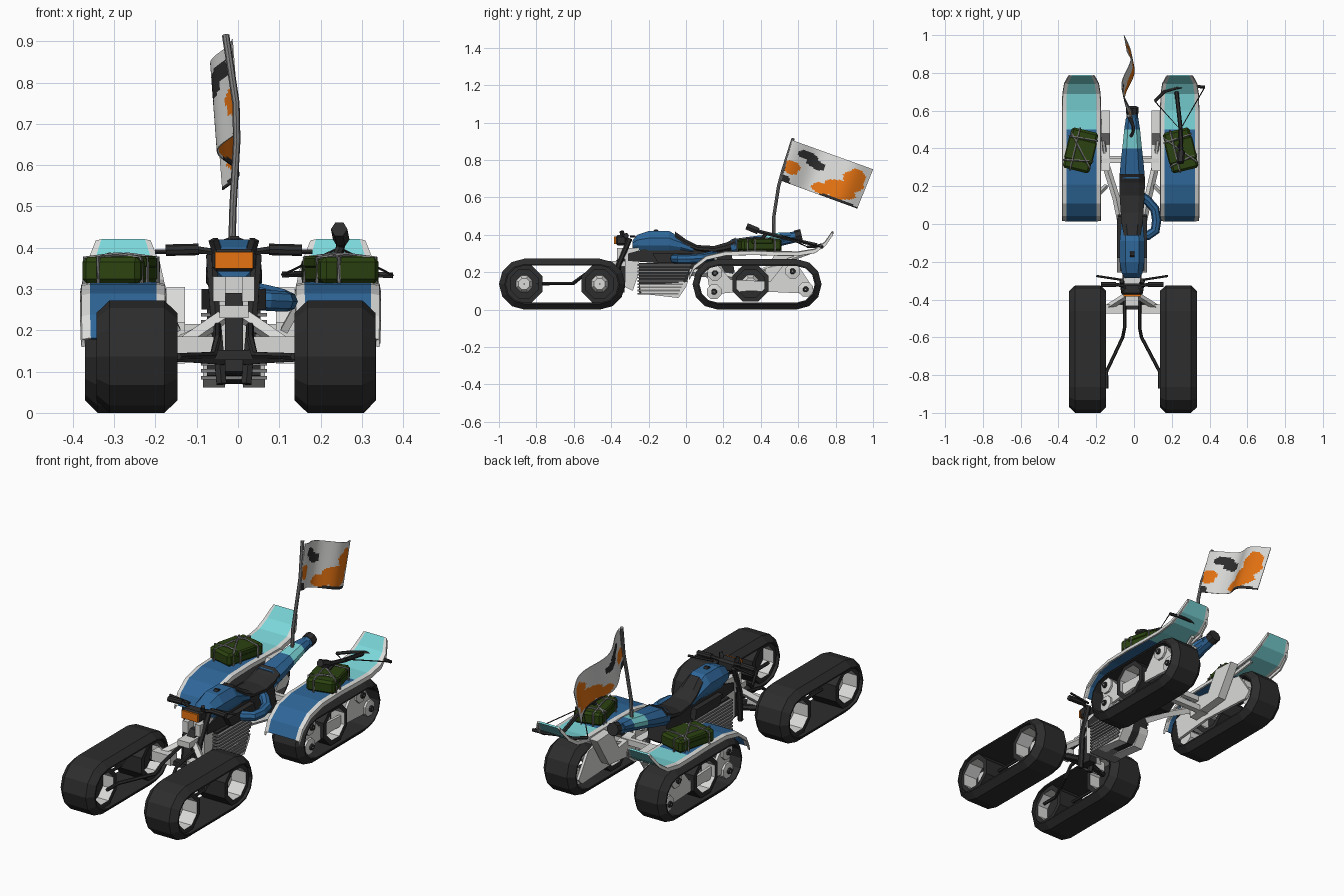
import bpy, bmesh, math
from mathutils import Matrix, Vector

if "Cube" in bpy.data.objects:
    bpy.data.objects.remove(bpy.data.objects["Cube"])

COL = {"dark rubber": (.026, .026, .027), "off white": (.70, .70, .69), "blue": (.028, .135, .32),
       "pale cyan": (.20, .68, .70), "dark green": (.024, .055, .005), "orange": (.78, .17, .006),
       "grey": (.20, .20, .20)}
MATS = {}
for n, c in COL.items():
    MATS[n] = bpy.data.materials.new(n)
    MATS[n].diffuse_color = (*c, 1)
D, W, B, C, G, O, S = COL.keys()


def make(name, verts, faces, mats, rule=None, solid=0):
    """Mesh object; mats is one name or a list, rule maps a face index to a slot."""
    me = bpy.data.meshes.new(name)
    me.from_pydata([tuple(v) for v in verts], [], faces)
    for m in ([mats] if isinstance(mats, str) else mats):
        me.materials.append(MATS[m])
    if rule:
        for p in me.polygons:
            p.material_index = rule(p)
    bm = bmesh.new()
    bm.from_mesh(me)
    bmesh.ops.recalc_face_normals(bm, faces=bm.faces)
    bm.to_mesh(me)
    bm.free()
    ob = bpy.data.objects.new(name, me)
    bpy.context.collection.objects.link(ob)
    if solid:
        md = ob.modifiers.new("thickness", 'SOLIDIFY')
        md.thickness, md.offset = solid, 0
    return ob


def loft(name, rings, mats, rule=None, closed=False, cap=True):
    n, m = len(rings[0]), len(rings)
    f = [(i * n + j, i * n + (j + 1) % n, (i + 1) % m * n + (j + 1) % n, (i + 1) % m * n + j)
         for i in range(m if closed else m - 1) for j in range(n)]
    if cap and not closed:
        f += [tuple(range(n)), tuple(range((m - 1) * n, m * n))]
    return make(name, [v for r in rings for v in r], f, mats, rule)


def box(name, c, size, mat, rot=0, bevel=0):
    x, y, z = [s / 2 for s in size]
    R = Matrix.Rotation(rot, 3, 'Z')
    rings = [[R @ Vector((a * x, b * y, k * z)) + Vector(c)
              for a, b in ((-1, -1), (1, -1), (1, 1), (-1, 1))] for k in (-1, 1)]
    ob = loft(name, rings, mat)
    if bevel:
        md = ob.modifiers.new("chamfer", 'BEVEL')
        md.width, md.segments = bevel, 1
    return ob


def prism(name, prof, x0, x1, mat):
    return loft(name, [[(x, y, z) for y, z in prof] for x in (x0, x1)], mat)


def hull(name, secs, mats, rule=None):
    """Chamfered body along y from (y, half width, z low, z high)."""
    rings = []
    for y, w, a, b in secs:
        h = b - a
        rings.append([(CX + x, y, z) for x, z in ((-w * .7, a), (w * .7, a), (w, a + h * .3), (w, a + h * .65),
                      (w * .55, b), (-w * .55, b), (-w, a + h * .65), (-w, a + h * .3))])
    return loft(name, rings, mats, rule)


def tube(name, pts, r, mat, n=6):
    pts = [Vector(p) for p in pts]
    rings = []
    for i, p in enumerate(pts):
        t = (pts[min(i + 1, len(pts) - 1)] - pts[max(i - 1, 0)]).normalized()
        u = t.cross(Vector((0, 0, 1)) if abs(t.z) < .9 else Vector((1, 0, 0))).normalized()
        v = t.cross(u)
        rings.append([p + r * (u * math.cos(a) + v * math.sin(a))
                      for a in (2 * math.pi * k / n for k in range(n))])
    return loft(name, rings, mat)


def lathe(name, prof, c, side, n=8):
    """Spin (radius, outward offset, material) points about the x axis."""
    rings = [[(c[0] + side * t, c[1] + r * math.cos(a), c[2] + r * math.sin(a))
              for a in ((k + .5) * 2 * math.pi / n for k in range(n))] for r, t, _ in prof]
    return loft(name, rings, [D, W], lambda p: (prof[min(p.index // n, len(prof) - 1)][2]))


def wheel(name, c, r, w, side):
    q = r * .76
    lathe(name, [(.004, .03, 1), (r * .3, .03, 1), (r * .45, 0, 0), (q, 0, 1), (q, w, 0), (r, w, 0),
                 (r, -w, 0), (q, -w, 1), (q, -.02, 0), (.004, -.02, 0)], c, side)


def belt(name, x, y0, y1, r, w):
    sec = [(-w, .03), (-.68 * w, 0), (.68 * w, 0), (w, .03), (w, .037), (-w, .037)]
    rings = []
    for yc, start in ((y1 - r, -90), (y0 + r, 90)):
        for k in range(7):
            a = math.radians(start + k * 30)
            rings.append([(x + o, yc + (r - d) * math.cos(a), r + (r - d) * math.sin(a)) for o, d in sec])
    loft(name, rings, D, closed=True)


CX = -.01
for s, tag in ((-1, "left"), (1, "right")):
    # front track unit
    fx = -.005 + s * .24
    belt(tag + "_front_track", fx, -1, -.325, .136, .098)
    for i, y in enumerate((-.865, -.462)):
        wheel(f"{tag}_front_wheel_{i}", (fx, y, .137), .106, .082, s)
    tube(tag + "_front_track_bar", [(fx - s * .1, -.87, .137), (fx - s * .1, -.78, .137), (CX + s * .05, -.6, .14),
         (CX + s * .04, -.55, .18), (CX + s * .04, -.36, .22)], .009, D)
    tube(tag + "_track_inner_bar", [(fx, -.80, .14), (fx, -.61, .14), (fx, -.54, .19)], .008, D)
    # front suspension
    tube(tag + "_lower_arm", [(CX + s * .02, -.40, .13), (CX + s * .09, -.43, .135), (fx - s * .06, -.46, .14)], .016, D)
    tube(tag + "_upper_arm", [(CX + s * .03, -.38, .23), (CX + s * .14, -.45, .155)], .018, W, 4)
    box(tag + "_hub_carrier", (CX + s * .10, -.45, .16), (.11, .05, .05), W)
    tube(tag + "_fork_leg", [(CX + s * .055, -.30, .38), (CX + s * .045, -.36, .24), (CX + s * .03, -.39, .07)], .014, D)
    box(tag + "_fork_cover", (CX + s * .035, -.345, .30), (.03, .05, .06), W)
    # rear track unit
    rx = -.018 + s * .26
    belt(tag + "_rear_track", rx, .035, .725, .135, .092)
    wheel(tag + "_rear_wheel", (rx, .345, .14), .105, .078, s)
    for i, (y, z) in enumerate(((.155, .195), (.15, .095), (.57, .205), (.64, .108))):
        lathe(f"{tag}_roller_{i}", [(.003, .085, 0), (.014, .085, 0), (.016, .075, 1), (.042, .07, 1),
              (.042, -.07, 1), (.003, -.07, 1)], (rx, y, z), s)
    for i, o in enumerate((-.1, .045)):
        x = rx + s * o
        prism(f"{tag}_roller_frame_{i}", [(.11, .20), (.13, .08), (.34, .10), (.65, .085), (.68, .115), (.60, .235),
              (.53, .25), (.45, .15), (.24, .16), (.18, .225)], x, x + s * .014, W)
    prism(tag + "_rear_bracket", [(.28, .12), (.50, .14), (.60, .30), (.48, .305), (.42, .2), (.28, .22)],
          rx - s * .15, rx - s * .105, W)
    tube(tag + "_swing_arm", [(CX + s * .06, .02, .20), (CX + s * .085, .14, .19), (rx - s * .12, .34, .16)], .02, W, 4)
    tube(tag + "_fender_strut", [(rx - s * .07, .66, .305), (rx - s * .11, .48, .24), (rx - s * .13, .33, .18)], .011, W)
    tube(tag + "_fender_front_strut", [(rx - s * .08, .15, .29), (rx - s * .13, .20, .20)], .013, W, 4)
    # fender with white edging, blue front and cyan tail
    prof = [(.018, .18, .098), (.045, .235, .1), (.11, .285, .1), (.21, .308, .1), (.36, .312, .1), (.5, .308, .1),
            (.6, .307, .1), (.69, .322, .097), (.745, .36, .088), (.785, .418, .066)]
    cols = ((-1, -.02), (-.98, -.003), (-.8, 0), (.8, 0), (.98, -.003), (1, -.02))
    vs = [(rx + a * w, y, z + d) for y, z, w in prof for a, d in cols]
    fs = [(i * 6 + j, i * 6 + j + 1, i * 6 + j + 7, i * 6 + j + 6) for i in range(len(prof) - 1) for j in range(5)]
    make(tag + "_fender", vs, fs, [W, B, C], lambda p: 0 if p.index % 5 != 2 else (1 if p.center.y < .5 else 2), .009)
    # cargo bag with straps
    rot, bc = s * .24, Vector((rx + s * .005, .39, .345))
    box(tag + "_bag", bc, (.145, .22, .066), G, rot, .012)
    box(tag + "_bag_flap", bc + Vector((0, 0, .02)), (.152, .12, .03), G, rot, .006)
    R = Matrix.Rotation(rot, 3, 'Z')
    for i, (a, b) in enumerate((((-.075, -.07), (.075, -.04)), ((-.075, .06), (.075, .07)), ((-.07, .08), (.07, -.08)),
                                ((-.03, -.113), (-.03, .113)))):
        P = [R @ Vector((*q, z)) + bc for q, z in ((a, -.033), (a, .03))]
        P += [R @ Vector(((a[0] + b[0]) / 2, (a[1] + b[1]) / 2, .039)) + bc]
        P += [R @ Vector((*b, z)) + bc for z in (.03, -.033)]
        tube(f"{tag}_strap_{i}", P, .005, S, 5)
    # handlebar grips and engine sides
    tube(tag + "_handlebar", [(CX + s * .02, -.33, .385), (CX + s * .09, -.32, .396)], .009, D)
    tube(tag + "_grip", [(CX + s * .085, -.32, .396), (CX + s * .165, -.32, .394)], .014, D, 8)
    tube(tag + "_lever", [(CX + s * .06, -.295, .39), (CX + s * .19, -.275, .39)], .006, D)
    tube(tag + "_bar_riser", [(CX + s * .035, -.33, .37), (CX + s * .05, -.345, .42)], .012, D, 4)
    prism(tag + "_sump_cover", [(-.25, .13), (-.24, .085), (-.04, .062), (0, .12), (.01, .15)],
          CX + s * .022, CX + s * .075, W)

# engine core with stacked cooling fins
prism("engine_core", [(-.25, .25), (-.25, .09), (-.05, .07), (0, .12), (.03, .25)], CX - .065, CX + .065, D)
for k in range(10):
    z = .085 + k * .017
    y1 = -.04 + (z - .085) * .45
    box(f"engine_fin_{k}", (CX, (-.258 + y1) / 2, z), (.16, y1 + .258, .009), S)
# frame, cover and steering head
prism("main_frame", [(-.31, .30), (-.31, .26), (-.1, .245), (.06, .2), (.2, .16), (.26, .2), (.24, .32), (-.2, .33)],
      CX - .05, CX + .05, D)
prism("side_cover", [(-.18, .3), (-.15, .25), (.05, .25), (.04, .3)], CX - .078, CX + .078, D)
prism("neck_frame", [(-.325, .33), (-.325, .12), (-.285, .10), (-.25, .2), (-.25, .33)], CX - .045, CX + .045, W)
prism("front_shock_block", [(-.4, .23), (-.42, .1), (-.33, .09), (-.31, .29), (-.35, .29)], CX - .022, CX + .022, D)
box("front_nose", (CX, -.375, .245), (.07, .12, .03), W)
box("axle_beam", (CX, -.44, .14), (.26, .025, .025), D)
box("rear_cross_bar", (-.018, .335, .20), (.30, .025, .03), W)
box("rear_axle", (-.018, .345, .14), (.46, .03, .03), W)
box("headlight_shell", (CX, -.345, .37), (.105, .06, .055), D, 0, .01)
box("headlight_lens", (CX, -.379, .37), (.092, .01, .04), O)
# tank, seat and tail
hull("fuel_tank", [(-.285, .04, .33, .37), (-.26, .055, .32, .40), (-.20, .066, .31, .42), (-.09, .066, .31, .42),
                   (-.03, .06, .31, .385), (.04, .055, .30, .345)], B)
lathe("tank_cap", [(.003, .012, 0), (.015, .012, 0), (.015, -.01, 0), (.003, -.01, 0)], (CX, -.16, .415), 1)
hull("seat", [(-.06, .045, .36, .418), (0, .055, .33, .375), (.06, .06, .31, .345), (.15, .066, .30, .34),
              (.22, .068, .31, .36), (.265, .066, .32, .385)], D)
hull("tail_fairing", [(.24, .068, .29, .375), (.33, .06, .31, .388), (.40, .052, .33, .397), (.50, .042, .355, .412),
                      (.56, .033, .37, .412)], [B, C],
     lambda p: 1 if p.center.y > .42 and p.center.z > .37 and p.center.y < .52 else 0)
tube("silencer", [(CX, .42, .35), (CX, .58, .388), (CX, .61, .395)], .03, B, 8)
tube("silencer_tip", [(CX, .585, .39), (CX, .618, .398)], .033, D, 8)
tube("exhaust_pipe", [(.02, -.06, .275), (.075, -.06, .272), (.112, -.035, .27), (.12, .02, .27), (.11, .08, .275),
                      (.07, .125, .285), (.02, .16, .295)], .025, B, 8)
# flag pole
tube("flag_pole", [(-.015, .468, .40), (-.012, .47, .5), (-.003, .495, .66), (-.005, .52, .75), (-.03, .573, .915)],
     .009, S, 8)
# waving camouflage flag: patches picked by ellipses in flag space
NU, NV = 48, 32
pos = []
for i in range(NU + 1):
    for j in range(NV + 1):
        u, v = i / NU, j / NV
        top, bot = Vector((0, .57 + .43 * u, .905 - .155 * u)), Vector((0, .505 + .41 * u, .69 - .15 * u))
        p = top.lerp(bot, v)
        p.x = -.04 + .026 * math.cos(2 * math.pi * u / .75) + .016 * v
        pos.append(p)
fs = [(i * (NV + 1) + j, i * (NV + 1) + j + 1, (i + 1) * (NV + 1) + j + 1, (i + 1) * (NV + 1) + j)
      for i in range(NU) for j in range(NV)]
PATCH = [(.22, .22, .13, .1, 2), (.36, .36, .12, .1, 2), (.03, .97, .09, .14, 2), (.75, .99, .25, .06, 2),
         (.07, .62, .12, .16, 1), (.84, .42, .13, .3, 1), (.72, .72, .2, .22, 1), (.52, .84, .14, .13, 1)]


def camo(p):
    u, v = (p.index // NV + .5) / NU, (p.index % NV + .5) / NV
    u += .015 * math.sin(v * 22)
    return next((m for a, b, r, q, m in PATCH if ((u - a) / r) ** 2 + ((v - b) / q) ** 2 < 1), 0)


make("flag", pos, fs, [W, O, D], camo, .003)
# crossbow strapped on the right bag
tube("crossbow_stock", [(.245, .33, .44), (.25, .40, .415), (.245, .52, .385), (.225, .70, .345)], .011, D)
tube("crossbow_butt", [(.245, .325, .445), (.25, .385, .42)], .02, D)
tube("crossbow_grip", [(.25, .43, .405), (.235, .40, .375)], .01, D)
tube("crossbow_limbs", [(.11, .65, .335), (.16, .70, .337), (.225, .72, .345), (.30, .73, .337), (.375, .725, .333)],
     .008, D)
tube("crossbow_string", [(.11, .65, .335), (.245, .5, .40), (.375, .725, .333)], .003, D, 4)

for m in bpy.data.materials:
    if m.users and not m.is_grease_pencil:
        m.use_nodes = True
        m.node_tree.nodes["Principled BSDF"].inputs["Base Color"].default_value = m.diffuse_color
